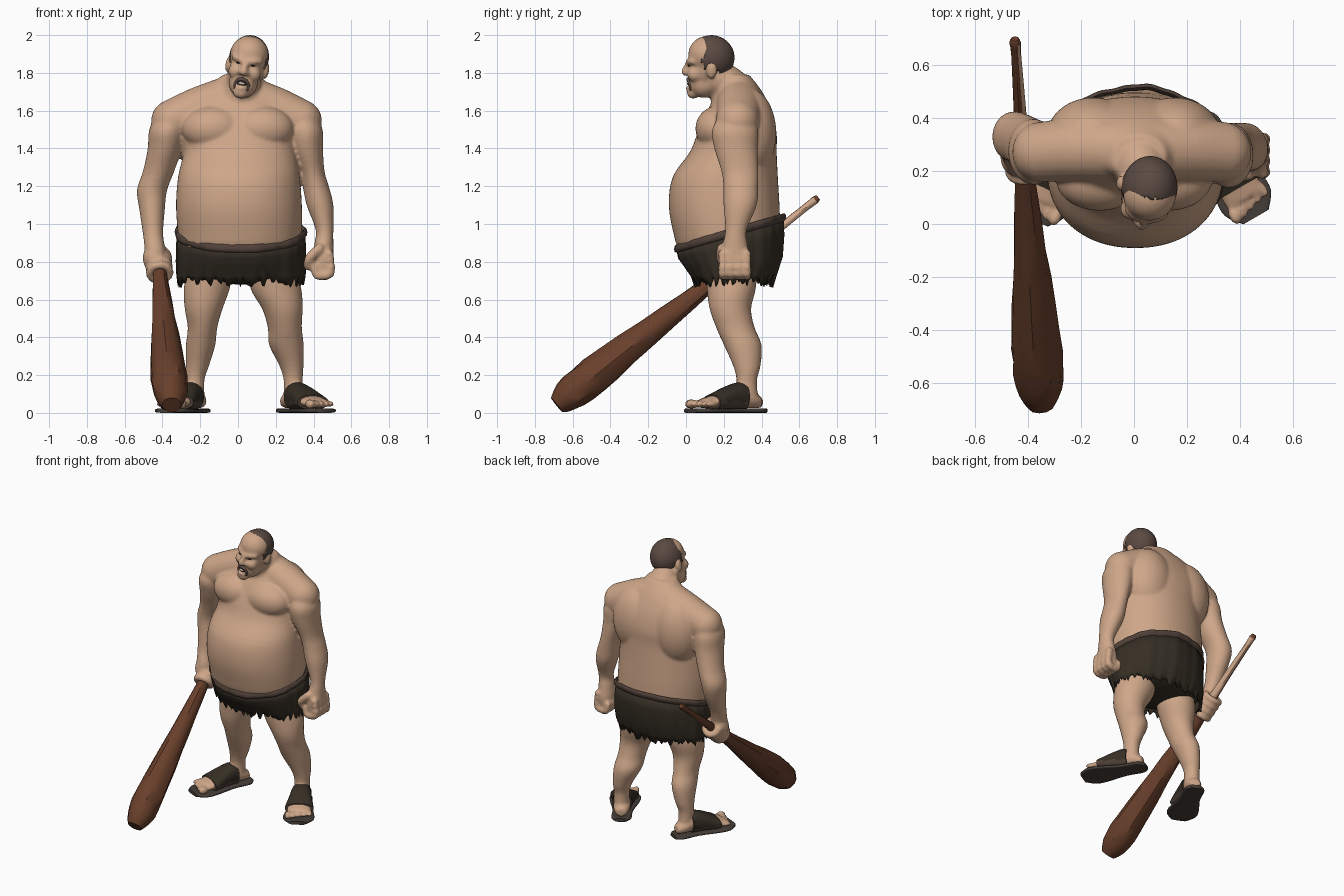
import bpy, bmesh, math, random
from mathutils import Matrix, Vector as V

if "Cube" in bpy.data.objects:
    bpy.data.objects.remove(bpy.data.objects["Cube"])

random.seed(4)


def material(name, rgb):
    m = bpy.data.materials.new(name)
    m.diffuse_color = (*rgb, 1)
    m.use_nodes = True
    m.node_tree.nodes["Principled BSDF"].inputs["Base Color"].default_value = m.diffuse_color
    return m


SKIN = material("skin", (0.62, 0.385, 0.25))
HAIR = material("hair_brown", (0.105, 0.068, 0.055))
CLOTH = material("dark_hide", (0.036, 0.028, 0.018))
BAND = material("band_brown", (0.08, 0.052, 0.04))
WOOD = material("club_wood", (0.14, 0.050, 0.024))
SOLE = material("sole_grey", (0.06, 0.047, 0.04))
DARK = material("mouth_dark", (0.03, 0.015, 0.012))
TEETH = material("teeth", (0.6, 0.55, 0.48))


def finish(bm, name, mats, angle=50):
    bmesh.ops.recalc_face_normals(bm, faces=bm.faces)
    me = bpy.data.meshes.new(name)
    bm.to_mesh(me)
    bm.free()
    ob = bpy.data.objects.new(name, me)
    bpy.context.collection.objects.link(ob)
    for m in mats:
        me.materials.append(m)
    bpy.ops.object.select_all(action='DESELECT')
    ob.select_set(True)
    bpy.context.view_layer.objects.active = ob
    bpy.ops.object.shade_smooth_by_angle(angle=math.radians(angle))
    return ob


def spline(rings, sub):
    out = []
    for i in range(len(rings) - 1):
        a, b = rings[max(i - 1, 0)], rings[i]
        c, d = rings[i + 1], rings[min(i + 2, len(rings) - 1)]
        for k in range(sub):
            t = k / sub
            out.append([0.5 * (2 * q + (r - p) * t + (2 * p - 5 * q + 4 * r - s) * t * t
                               + (3 * q - p - 3 * r + s) * t ** 3) for p, q, r, s in zip(a, b, c, d)])
    return out + [list(rings[-1])]


def loft(bm, rings, n=32, power=2.0, sub=4, M=Matrix()):
    """Closed skin over rings (cx, cy, cz, rx, ry), smoothed along its length."""
    rows = []
    for cx, cy, cz, rx, ry in spline(rings, sub):
        row = []
        for i in range(n):
            a = 2 * math.pi * i / n
            c, s = math.cos(a), math.sin(a)
            row.append(bm.verts.new(M @ V((cx + rx * math.copysign(abs(c) ** (2 / power), c),
                                           cy + ry * math.copysign(abs(s) ** (2 / power), s), cz))))
        rows.append(row)
    for r, q in zip(rows, rows[1:]):
        for i in range(n):
            bm.faces.new((r[i], r[(i + 1) % n], q[(i + 1) % n], q[i]))
    bm.faces.new(rows[0])
    bm.faces.new(rows[-1])


def ball(bm, c, r, M=Matrix(), sub=3):
    r = (r, r, r) if isinstance(r, float) else r
    bmesh.ops.create_icosphere(bm, subdivisions=sub, radius=1,
                               matrix=M @ Matrix.Translation(c) @ Matrix.Diagonal((*r, 1)))


def chain(bm, pts, M=Matrix(), steps=5, sub=2):
    """Row of overlapping balls through points (x, y, z, radius)."""
    for x, y, z, r in spline(pts, steps):
        ball(bm, (x, y, z), r, M, sub)


body = bmesh.new()

# torso with big belly, pectorals, shoulder blades and neck
loft(body, [(.015, .25, .74, .24, .19), (.01, .235, .86, .315, .27), (.01, .217, .95, .328, .283),
            (.005, .202, 1.1, .333, .293), (.005, .208, 1.25, .322, .278), (.01, .25, 1.38, .30, .23),
            (.0, .27, 1.48, .31, .21), (-.005, .28, 1.58, .31, .178), (-.005, .285, 1.66, .24, .14),
            (0, .28, 1.72, .17, .11), (.02, .25, 1.79, .10, .085)], n=72, power=2.15)
for s in (-1, 1):
    ball(body, (s * .13, .17, 1.505), (.165, .12, .12), sub=4)
    ball(body, (s * .155, .33, 1.48), (.175, .148, .24), sub=4)
    chain(body, [(s * .338 - .008, .272, 1.545, .115), (s * .2 - .005, .282, 1.605, .122),
                 (s * .06, .28, 1.66, .12)], sub=3, steps=6)
chain(body, [(.035, .17, 1.77, .09), (.025, .22, 1.74, .1), (.01, .26, 1.66, .13)], sub=3)

# arms
loft(body, [(-.355, .275, 1.59, .07, .08), (-.375, .27, 1.5, .095, .122),
            (-.388, .285, 1.4, .09, .115), (-.42, .315, 1.28, .083, .1), (-.455, .33, 1.18, .08, .095),
            (-.455, .315, 1.08, .068, .085), (-.45, .275, .95, .054, .06), (-.44, .25, .87, .055, .06),
            (-.435, .245, .8, .06, .06)])
loft(body, [(.335, .27, 1.59, .07, .08), (.355, .26, 1.5, .093, .122),
            (.364, .265, 1.4, .086, .115), (.392, .285, 1.28, .066, .098), (.412, .29, 1.2, .069, .092),
            (.434, .287, 1.1, .071, .088), (.458, .265, .97, .047, .057), (.455, .26, .9, .05, .065),
            (.45, .258, .82, .055, .08), (.45, .258, .75, .05, .075)])

# left fist
for i in range(4):
    y = .195 + .042 * i
    chain(body, [(.482, y, .84, .026), (.488, y, .74, .026), (.42, y, .727, .024), (.405, y, .775, .022)], steps=3)
chain(body, [(.43, .19, .87, .028), (.38, .185, .82, .027), (.37, .21, .775, .024)])

# right hand wrapped round the club
TIP, END = V((-.45, .7, 1.14)), V((-.352, -.685, .042))
CLUB = Matrix.Translation(TIP) @ (END - TIP).to_track_quat('Z', 'Y').to_matrix().to_4x4()
LEN = (END - TIP).length
ball(body, (-.445, .25, .82), (.06, .07, .075))
for k in range(4):
    for i in range(14):
        a = math.tau * i / 14
        ball(body, (.052 * math.cos(a), .052 * math.sin(a), LEN * .325 - .065 + .043 * k), .024, CLUB, 2)

# legs
loft(body, [(-.14, .24, .8, .12, .14), (-.165, .24, .66, .122, .13), (-.182, .235, .55, .1, .11),
            (-.188, .262, .45, .078, .102), (-.198, .3, .36, .078, .1), (-.215, .322, .25, .062, .073),
            (-.228, .322, .17, .05, .054), (-.225, .325, .06, .05, .06)])
loft(body, [(.17, .24, .8, .12, .14), (.2, .24, .66, .135, .13), (.235, .235, .55, .107, .11),
            (.248, .262, .45, .09, .102), (.256, .3, .36, .092, .1), (.283, .322, .25, .064, .073),
            (.292, .322, .17, .05, .054), (.29, .325, .06, .05, .06)])

# feet and sandals: local x = width, y = up, z = heel to toe
FOOT = [(0, .055, .0, .035, .03), (0, .07, .05, .055, .045), (0, .09, .12, .057, .065),
        (0, .082, .19, .064, .057), (0, .062, .27, .08, .037), (0, .05, .345, .08, .025)]
for side, hx, hy, deg in (("left", .25, .392, 30), ("right", -.198, .396, -25)):
    a = math.radians(deg)
    f = (math.sin(a), -math.cos(a))
    M = Matrix(((f[1], 0, f[0], hx), (-f[0], 0, f[1], hy), (0, 1, 0, 0), (0, 0, 0, 1)))
    inner = 1 if deg > 0 else -1
    loft(body, FOOT, M=M)
    for i in range(5):
        r = (.027, .021, .02, .019, .018)[i]
        ball(body, (inner * (.068 - .036 * i), .047, .378 - .009 * i), (r * .82, r, .036), M)
    sole = bmesh.new()
    loft(sole, [(0, .012, -.022, .035, .012), (0, .012, .02, .066, .012), (0, .012, .14, .068, .012),
                (0, .012, .28, .098, .012), (0, .012, .36, .1, .012), (0, .012, .422, .055, .012)],
         power=4, M=M)
    finish(sole, side + "_sandal_sole", [SOLE])
    strap = bmesh.new()
    loft(strap, [(0, .085, .1, .066, .068), (0, .088, .135, .068, .073), (0, .078, .2, .078, .063),
                 (0, .062, .265, .092, .047), (0, .056, .295, .095, .038)], M=M, power=2.3)
    for face in strap.faces:
        face.material_index = int(face.calc_center_median().z < .06)
    finish(strap, side + "_sandal_strap", [CLOTH, BAND])

# head, tilted to one side
H = Matrix.Translation((.04, .11, 1.8)) @ Matrix.Rotation(math.radians(11), 4, 'Y') @ Matrix.Rotation(-.1, 4, 'Z')
ball(body, (0, .025, .085), (.098, .116, .11), H, 4)
ball(body, (0, .005, .098), (.101, .103, .1), H, 4)
ball(body, (0, -.01, .02), (.088, .085, .1), H)
ball(body, (0, -.015, -.055), (.078, .083, .08), H)
ball(body, (0, -.072, -.108), (.042, .034, .033), H)
chain(body, [(0, -.092, .06, .016), (0, -.11, .025, .018), (0, -.117, .002, .021)], H)
ball(body, (0, -.1, -.085), (.03, .012, .01), H)
for s in (-1, 1):
    ball(body, (s * .046, -.058, .0), .042, H)
    ball(body, (s * .019, -.105, .0), .015, H)
    chain(body, [(s * .072, -.066, .072, .016), (s * .045, -.086, .068, .017), (s * .012, -.096, .058, .016)], H)
    ball(body, (s * .103, .035, .03), (.015, .029, .045), H)

skin = finish(body, "body", [SKIN], 180)
m = skin.modifiers.new("merge", 'REMESH')
m.mode, m.voxel_size, m.use_smooth_shade = 'VOXEL', .0095, True
m = skin.modifiers.new("soften", 'SMOOTH')
m.factor, m.iterations = .5, 7

# hair cap: back and sides of the skull only
bm = bmesh.new()
bmesh.ops.create_uvsphere(bm, u_segments=48, v_segments=32, radius=1)
bmesh.ops.scale(bm, vec=(.105, .122, .119), verts=bm.verts)
bmesh.ops.translate(bm, vec=(0, .025, .083), verts=bm.verts)
bmesh.ops.delete(bm, geom=[v for v in bm.verts if v.co.y < -.022 + random.uniform(-.004, .004)
                           or v.co.z < (.0 if v.co.y > .065 else .03)], context='VERTS')
bmesh.ops.transform(bm, matrix=H, verts=bm.verts)
hair = finish(bm, "hair", [HAIR])
hair.modifiers.new("thickness", 'SOLIDIFY').thickness = .01

# moustache, mouth, eyes
bm = bmesh.new()
for s in (-1, 1):
    chain(bm, [(0, -.097, -.036, .011), (s * .02, -.094, -.042, .01), (s * .035, -.084, -.062, .009),
               (s * .034, -.082, -.085, .008)], H)
finish(bm, "moustache", [HAIR], 180)
bm = bmesh.new()
ball(bm, (0, -.09, -.06), (.026, .012, .013), H)
finish(bm, "mouth", [DARK], 180)
bm = bmesh.new()
ball(bm, (0, -.095, -.059), (.02, .01, .007), H)
finish(bm, "teeth", [TEETH], 180)
bm = bmesh.new()
for s in (-1, 1):
    ball(bm, (s * .038, -.088, .045), (.013, .01, .004), H)
finish(bm, "eyes", [DARK], 180)


# shorts and waistband share one tilted ring
def wrap(rows, n=144, closed=False, ragged=0.0):
    """Rows of (cy, rx, ry, height, tilt) round the hips."""
    bm = bmesh.new()
    grid = []
    for k, (cy, rx, ry, z, tilt) in enumerate(rows):
        grid.append([])
        for i in range(n):
            a = math.tau * i / n
            w = 1 + .012 * math.sin(9 * a + 1) + .006 * math.sin(23 * a)
            y = ry * w * math.sin(a)
            j = random.uniform(-ragged, ragged) if k == len(rows) - 1 else 0
            grid[-1].append(bm.verts.new((.013 + rx * w * math.cos(a), cy + y, z + tilt * y + j)))
    if closed:
        grid.append(grid[0])
    for r, q in zip(grid, grid[1:]):
        for i in range(n):
            bm.faces.new((r[i], r[(i + 1) % n], q[(i + 1) % n], q[i]))
    return bm


bm = wrap([(.232, .336, .282, .945, .29), (.238, .342, .28, .88, .22), (.25, .343, .26, .8, .1),
           (.253, .34, .228, .73, .03), (.254, .334, .208, .69, .0)], ragged=.028)
shorts = finish(bm, "shorts", [CLOTH], 60)
shorts.modifiers.new("thickness", 'SOLIDIFY').thickness = .01
band = []
for i in range(8):
    a = math.tau * i / 8
    d = .012 * math.cos(a)
    band.append((.232, .337 + d, .283 + d, .952 + .022 * math.sin(a), .29))
finish(wrap(band, closed=True), "waistband", [BAND], 60)
bm = bmesh.new()
ball(bm, (.015, .25, .755), (.32, .22, .075))
finish(bm, "shorts_seat", [CLOTH], 180)

# club: faceted, pale bare wood on the underside and inner side of the grip
bm = bmesh.new()
loft(bm, [(0, 0, t * LEN, r, r) for t, r in ((0, .014), (.012, .022), (.05, .019), (.2, .024), (.33, .034),
     (.5, .053), (.65, .071), (.8, .092), (.9, .097), (.96, .083), (1, .05))], n=11, sub=2)
for v in bm.verts:
    k = random.uniform(.95, 1.05)
    v.co.x *= k
    v.co.y *= k
bmesh.ops.transform(bm, matrix=CLUB, verts=bm.verts)
bmesh.ops.recalc_face_normals(bm, faces=bm.faces)
for f in bm.faces:
    t = (f.calc_center_median() - TIP).length / LEN
    f.material_index = int(.02 < t < .33 and f.normal.x - .6 * f.normal.z > .1)
finish(bm, "club", [WOOD, SKIN], 35)
